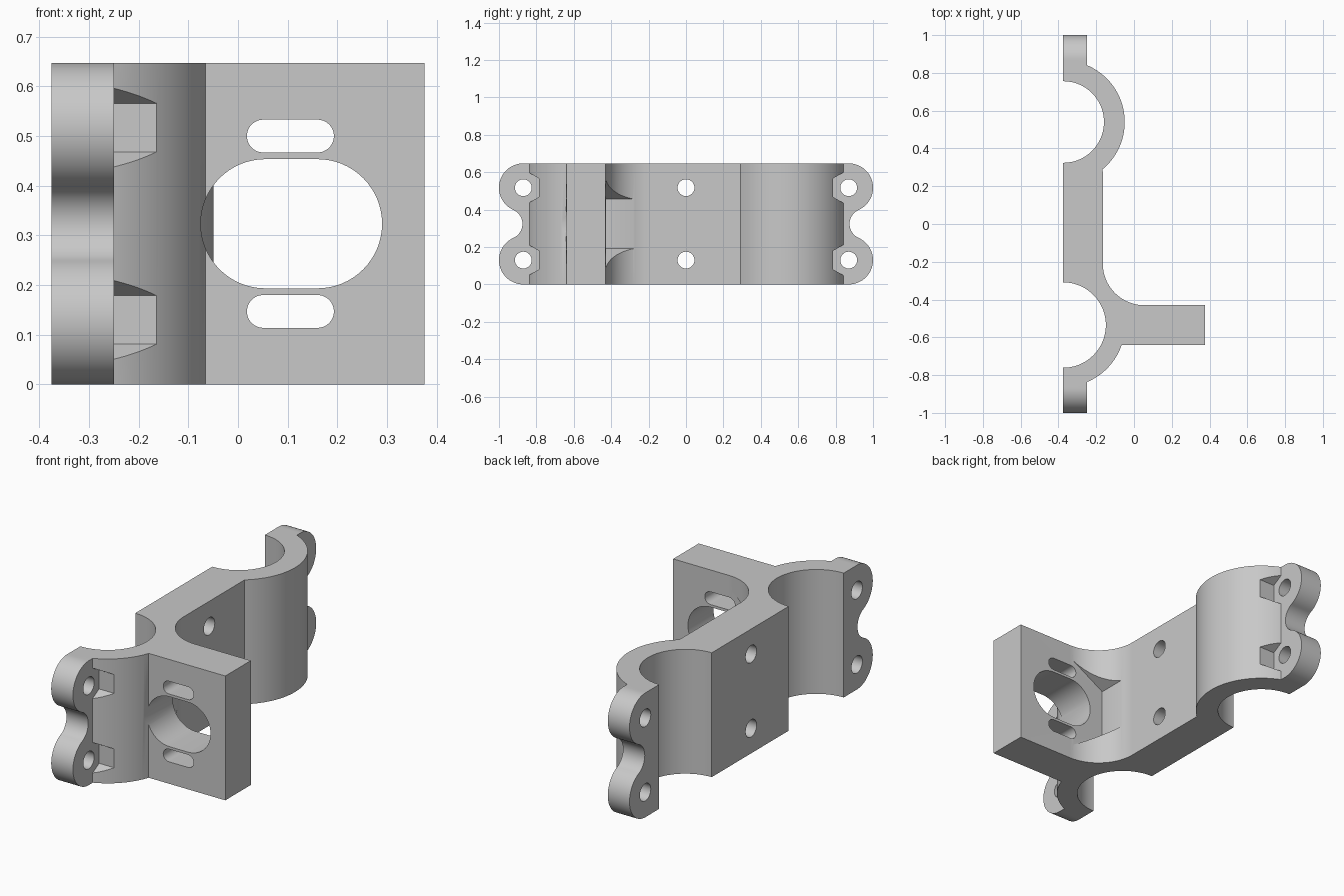
import bpy, bmesh
from math import sin, cos, radians, sqrt, atan2, degrees

cube = bpy.data.objects.get("Cube")
if cube:
    bpy.data.objects.remove(cube, do_unlink=True)

HEIGHT = 0.647
MID = HEIGHT / 2
BACK = -0.375          # x of the clamping plane
FLANGE = -0.25         # x of the flange's outer face
BOLT_Y, BOLT_Z = 0.87, (0.13, HEIGHT - 0.13)

grey = bpy.data.materials.new("light_grey")
grey.use_nodes = True
colour = (0.58, 0.58, 0.58, 1)
grey.diffuse_color = colour
grey.node_tree.nodes["Principled BSDF"].inputs["Base Color"].default_value = colour


def arc(cx, cy, r, start, end, steps=32):
    angles = [radians(start + (end - start) * i / steps) for i in range(steps + 1)]
    return [(cx + r * cos(a), cy + r * sin(a)) for a in angles]


def ngon(cx, cy, r, sides, turn=0):
    return arc(cx, cy, r, turn, turn + 360, sides)[:-1]


def stadium(x0, x1, z, r):
    return arc(x1 - r, z, r, -90, 90) + arc(x0 + r, z, r, 90, 270)


def prism(name, outline, axis, lo, hi):
    """Extrude a 2D outline along one axis."""
    place = {"x": lambda a, b, t: (t, a, b),
             "y": lambda a, b, t: (a, t, b),
             "z": lambda a, b, t: (a, b, t)}[axis]
    bm = bmesh.new()
    face = bm.faces.new([bm.verts.new(place(a, b, lo)) for a, b in outline])
    top = bmesh.ops.extrude_face_region(bm, geom=[face])["geom"]
    shift = place(0, 0, hi - lo)
    bmesh.ops.translate(bm, vec=shift,
                        verts=[v for v in top if isinstance(v, bmesh.types.BMVert)])
    bmesh.ops.recalc_face_normals(bm, faces=bm.faces)
    mesh = bpy.data.meshes.new(name)
    bm.to_mesh(mesh)
    bm.free()
    mesh.materials.append(grey)
    obj = bpy.data.objects.new(name, mesh)
    bpy.context.collection.objects.link(obj)
    return obj


def combine(target, tool, operation):
    mod = target.modifiers.new(operation.lower(), "BOOLEAN")
    mod.operation, mod.solver, mod.object = operation, "EXACT", tool
    bpy.context.view_layer.objects.active = target
    bpy.ops.object.modifier_apply(modifier=mod.name)
    bpy.data.objects.remove(tool, do_unlink=True)


# Body: mounting arm, fillet, web and two half-round clamps in one profile
profile = [(0.375, -0.64), (0.375, -0.43)]
profile += arc(0.055, -0.21, 0.22, 270, 180)
profile += arc(BACK, 0.54, 0.326, -50, 90, 48)
profile += arc(BACK, 0.54, 0.216, 90, -90, 48)
profile += arc(BACK, -0.535, 0.226, 90, -90, 48)
profile += arc(BACK, -0.535, 0.327, -90, -18.8)
bracket = prism("clamp_bracket", profile, "z", 0, HEIGHT)

# Flange outline: two round lobes joined by a concave waist
lobe, waist = 0.13, 0.082
waist_y = BOLT_Y + sqrt((lobe + waist) ** 2 - (MID - BOLT_Z[0]) ** 2)
lean = degrees(atan2(MID - BOLT_Z[0], waist_y - BOLT_Y))
ear = [(0.8, 0)] + arc(BOLT_Y, BOLT_Z[0], lobe, -90, lean)
ear += arc(waist_y, MID, waist, 180 + lean, 180 - lean)[1:-1]
ear += arc(BOLT_Y, BOLT_Z[1], lobe, -lean, 90) + [(0.8, HEIGHT)]
for side in (1, -1):
    flange = prism("flange", [(side * y, z) for y, z in ear], "x", BACK, FLANGE)
    combine(bracket, flange, "UNION")

# Bolt holes through flanges and web, hexagonal nut pockets in the clamps
for z in BOLT_Z:
    for y in (-BOLT_Y, 0, BOLT_Y):
        combine(bracket, prism("bolt_hole", ngon(y, z, 0.045, 32), "x", -0.5, 0.1), "DIFFERENCE")
        if y:
            pocket = prism("nut_pocket", ngon(y, z, 0.098, 6, 30), "x", FLANGE, 0.1)
            combine(bracket, pocket, "DIFFERENCE")

# Large opening and two small slots through the arm
for x0, x1, z, r in ((-0.075, 0.29, MID, 0.13),
                     (0.018, 0.193, 0.147, 0.033),
                     (0.018, 0.193, HEIGHT - 0.147, 0.033)):
    combine(bracket, prism("arm_slot", stadium(x0, x1, z, r), "y", -0.9, -0.3), "DIFFERENCE")

# Hexagonal clearance cut into the inside fillet
clearance = prism("clearance", ngon(0.076, MID, 0.265, 6, 30), "y", -0.429, -0.1)
combine(bracket, clearance, "DIFFERENCE")

# Smooth the round walls, keep the corners sharp
bpy.ops.object.select_all(action="DESELECT")
bracket.select_set(True)
bpy.context.view_layer.objects.active = bracket
bpy.ops.object.shade_smooth_by_angle(angle=radians(25))
